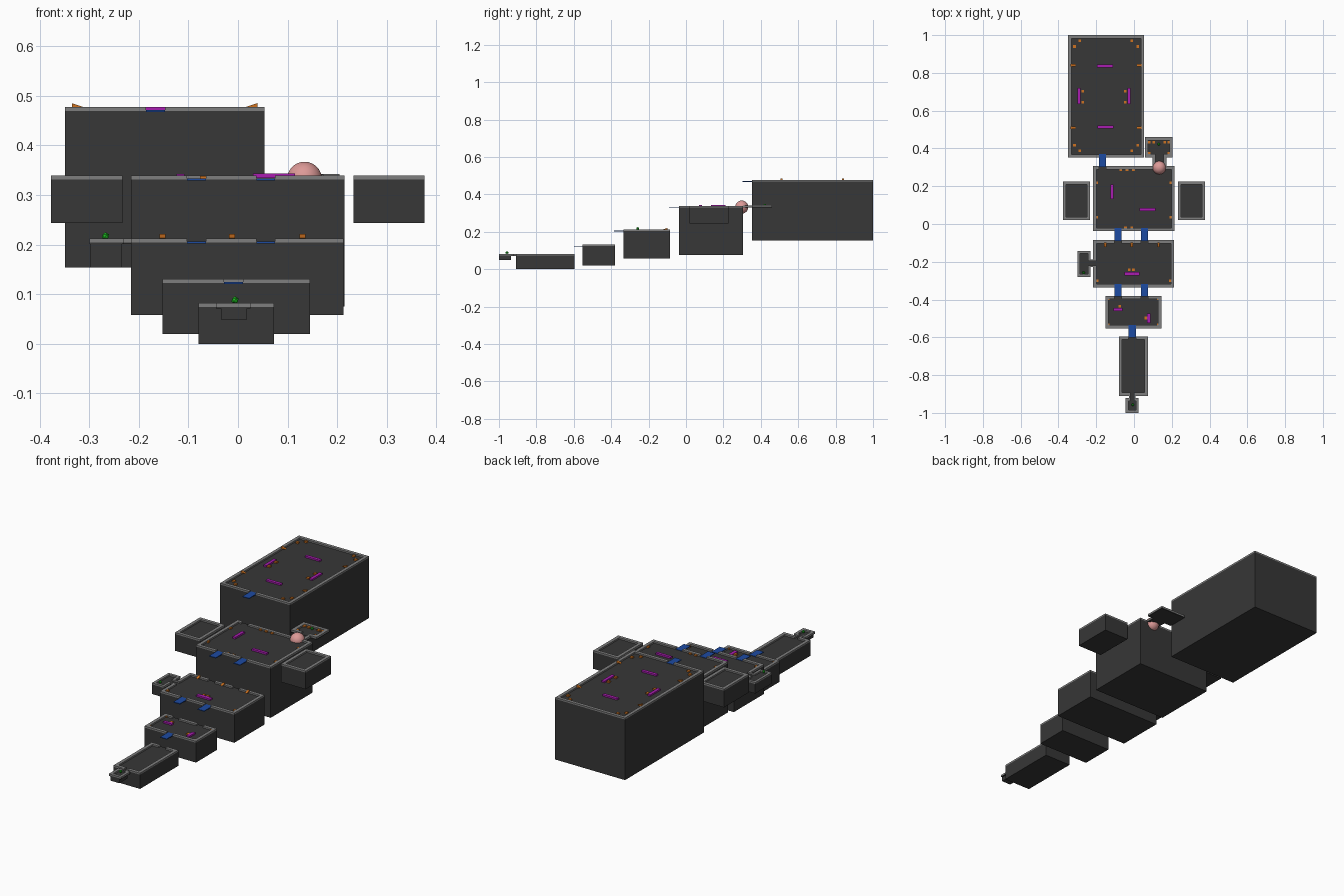
import bpy, bmesh, math
from mathutils import Matrix, Vector


def mat(name, col):
    m = bpy.data.materials.new(name)
    m.diffuse_color = (*col, 1)
    return m


DARK = mat("dark_stone", (0.038, 0.038, 0.038))
GREY = mat("wall_grey", (0.21, 0.21, 0.21))
MAG = mat("magenta", (0.40, 0.012, 0.44))
BLUE = mat("blue", (0.012, 0.07, 0.36))
ORANGE = mat("orange", (0.62, 0.17, 0.015))
GREEN = mat("green", (0.012, 0.50, 0.015))
PINK = mat("pink", (0.72, 0.32, 0.31))
RIM = 0.008     # wall height above the floor
T = 0.017       # wall thickness


def finish(name, bm, m):
    bmesh.ops.recalc_face_normals(bm, faces=bm.faces)
    me = bpy.data.meshes.new(name)
    bm.to_mesh(me)
    bm.free()
    me.materials.append(m)
    ob = bpy.data.objects.new(name, me)
    bpy.context.collection.objects.link(ob)
    return ob


def boxes(name, m, items):
    """items: (x0, x1, y0, y1, z0, z1)"""
    bm = bmesh.new()
    for x0, x1, y0, y1, z0, z1 in items:
        c = Vector((x0 + x1, y0 + y1, z0 + z1)) / 2
        bmesh.ops.create_cube(bm, size=1, matrix=Matrix.Translation(c)
                              @ Matrix.Diagonal((x1 - x0, y1 - y0, z1 - z0, 1)))
    return finish(name, bm, m)


def spans(a, b, gaps):
    out = []
    for g0, g1 in sorted(gaps):
        out.append((a, g0))
        a = g1
    return out + [(a, b)]


def room(name, x, y, z, s=(), n=(), w=(), e=(), t=T, body=None):
    """Solid body with a low wall around its floor; s/n/w/e list door gaps."""
    (x0, x1), (y0, y1), (z0, z1) = x, y, z
    f = z1 - RIM
    if body:    # thin floor overhanging a smaller body
        boxes(name + "_floor", DARK, [(x0, x1, y0, y1, f - 0.003, f)])
        boxes(name + "_body", DARK, [(*body, z0, f - 0.003)])
    else:
        boxes(name + "_body", DARK, [(x0, x1, y0, y1, z0, f)])
    wall = [(a, b, y0, y0 + t, f, z1) for a, b in spans(x0, x1, s)]
    wall += [(a, b, y1 - t, y1, f, z1) for a, b in spans(x0, x1, n)]
    wall += [(x0, x0 + t, a, b, f, z1) for a, b in spans(y0 + t, y1 - t, w)]
    wall += [(x1 - t, x1, a, b, f, z1) for a, b in spans(y0 + t, y1 - t, e)]
    boxes(name + "_wall", GREY, wall)


# Main rooms rising towards the back
L, R, M = (-0.103, -0.065), (0.037, 0.075), (-0.028, 0.010)
TOPDOOR = (-0.185, -0.147)
room("entry_room", (-0.08, 0.073), (-0.91, -0.595), (0, 0.082), s=[(-0.018, 0.0)], n=[M])
room("second_room", (-0.152, 0.145), (-0.553, -0.38), (0.02, 0.131), s=[M], n=[L, R])
room("third_room", (-0.216, 0.213), (-0.335, -0.085), (0.058, 0.212),
     s=[L, R], n=[L, R], w=[(-0.22, -0.195)])
room("fourth_room", (-0.216, 0.215), (-0.038, 0.306), (0.075, 0.339),
     s=[L, R], n=[TOPDOOR, (0.115, 0.155)])
room("great_room", (-0.349, 0.053), (0.352, 1.0), (0.154, 0.477), s=[TOPDOOR])

# Side rooms
for side, x in (("left", (-0.377, -0.233)), ("right", (0.233, 0.376))):
    room(side + "_side_room", x, (0.02, 0.226), (0.244, 0.339))
room("start_alcove", (-0.044, 0.025), (-1.0, -0.922), (0.049, 0.082),
     n=[(-0.018, 0.0)], t=0.015, body=(-0.034, 0.018, -1.0, -0.935))
room("west_alcove", (-0.299, -0.23), (-0.28, -0.143), (0.154, 0.212),
     e=[(-0.22, -0.195)], t=0.014, body=(-0.298, -0.234, -0.28, -0.143))
room("north_alcove", (0.057, 0.205), (0.353, 0.46), (0.329, 0.342), s=[(0.115, 0.155)])

# Short passages between alcoves and rooms
boxes("passage_floors", DARK, [
    (-0.026, 0.008, -0.922, -0.91, 0.071, 0.074),
    (-0.23, -0.216, -0.228, -0.187, 0.201, 0.204),
    (0.098, 0.172, 0.306, 0.353, 0.329, 0.333)])
boxes("passage_walls", GREY, [
    (-0.026, -0.018, -0.922, -0.91, 0.074, 0.082),
    (0.0, 0.008, -0.922, -0.91, 0.074, 0.082),
    (-0.23, -0.216, -0.228, -0.22, 0.204, 0.212),
    (-0.23, -0.216, -0.195, -0.187, 0.204, 0.212),
    (0.098, 0.115, 0.306, 0.353, 0.333, 0.341),
    (0.155, 0.172, 0.306, 0.353, 0.333, 0.341)])

# Blue bridges at the level of the upper floor
bridges = [(M, -0.60, -0.535, 0.131), (L, -0.385, -0.318, 0.212), (R, -0.385, -0.318, 0.212),
           (L, -0.09, -0.021, 0.339), (R, -0.09, -0.021, 0.339), (TOPDOOR, 0.301, 0.37, 0.477)]
boxes("bridges", BLUE, [(*x, a, b, z - RIM - 0.002, z - RIM + 0.002) for x, a, b, z in bridges])

# Magenta barriers: (x0, x1, y0, y1, room top)
bars = [(-0.195, -0.11, 0.829, 0.845, 0.477), (-0.193, -0.108, 0.505, 0.521, 0.477),
        (-0.298, -0.282, 0.635, 0.72, 0.477), (-0.034, -0.018, 0.635, 0.72, 0.477),
        (-0.124, -0.108, 0.133, 0.21, 0.342), (0.03, 0.115, 0.07, 0.085, 0.343),
        (-0.05, 0.03, -0.272, -0.253, 0.212), (-0.108, -0.06, -0.461, -0.446, 0.131),
        (0.07, 0.087, -0.525, -0.475, 0.131)]
boxes("barriers", MAG, [(a, b, c, d, z - RIM - 0.001, z) for a, b, c, d, z in bars])

# Small orange crates: room top -> centres
crates = {
    0.477: [(x, y) for x in (-0.287, -0.012) for y in (0.97, 0.388)]
    + [(x, y) for x in (-0.315, 0.020) for y in (0.94, 0.417)]
    + [(x, y) for x in (-0.272, -0.047) for y in (0.703, 0.645)],
    0.339: [(x, y) for x in (-0.197, 0.195) for y in (0.218, 0.035)]
    + [(-0.07, 0.288), (-0.037, 0.288), (-0.003, 0.288), (-0.045, -0.02), (-0.012, -0.02)],
    0.342: [(0.08, 0.433), (0.105, 0.433), (0.162, 0.433), (0.185, 0.433),
            (0.08, 0.375), (0.185, 0.375)],
    0.212: [(-0.025, -0.243), (-0.003, -0.243), (-0.195, -0.30), (0.192, -0.30)],
    0.131: [(x, y) for x in (-0.136, 0.128) for y in (-0.395, -0.535)]
    + [(-0.075, -0.436), (0.062, -0.498)]}
boxes("crates", ORANGE, [(x - 0.007, x + 0.007, y - 0.007, y + 0.007, z - RIM, z - 0.001)
                         for z, pts in crates.items() for x, y in pts])


# Orange wedge-shaped wall lamps, high at the wall and sloping inwards
def lamp(name, x, y, top, angle):
    bm = bmesh.new()
    sec = [(0, -0.004), (0, 0.008), (0.024, 0.0)]
    f = bm.faces.new([bm.verts.new((u, -0.006, v)) for u, v in sec])
    ext = bmesh.ops.extrude_face_region(bm, geom=[f])["geom"]
    bmesh.ops.translate(bm, vec=(0, 0.012, 0),
                        verts=[g for g in ext if isinstance(g, bmesh.types.BMVert)])
    bm.transform(Matrix.Translation((x, y, top)) @ Matrix.Rotation(angle, 4, 'Z'))
    finish(name, bm, ORANGE)


for y in (0.51, 0.84):
    lamp("west_lamp", -0.335, y, 0.477, 0)
    lamp("east_lamp", 0.039, y, 0.477, math.pi)
for x in (-0.152, -0.012, 0.13):
    lamp("third_room_lamp", x, -0.098, 0.213, -math.pi / 2)


# Green markers in the alcoves and the pink ball
def ball(name, loc, r, m, sub):
    bm = bmesh.new()
    bmesh.ops.create_icosphere(bm, subdivisions=sub, radius=r, matrix=Matrix.Translation(loc))
    return finish(name, bm, m)


for p in ((-0.006, -0.957, 0.088), (-0.267, -0.258, 0.217), (0.131, 0.422, 0.342)):
    ball("green_marker", p, 0.008, GREEN, 1)
pink = ball("pink_ball", (0.134, 0.298, 0.332), 0.035, PINK, 4)
for p in pink.data.polygons:
    p.use_smooth = True
